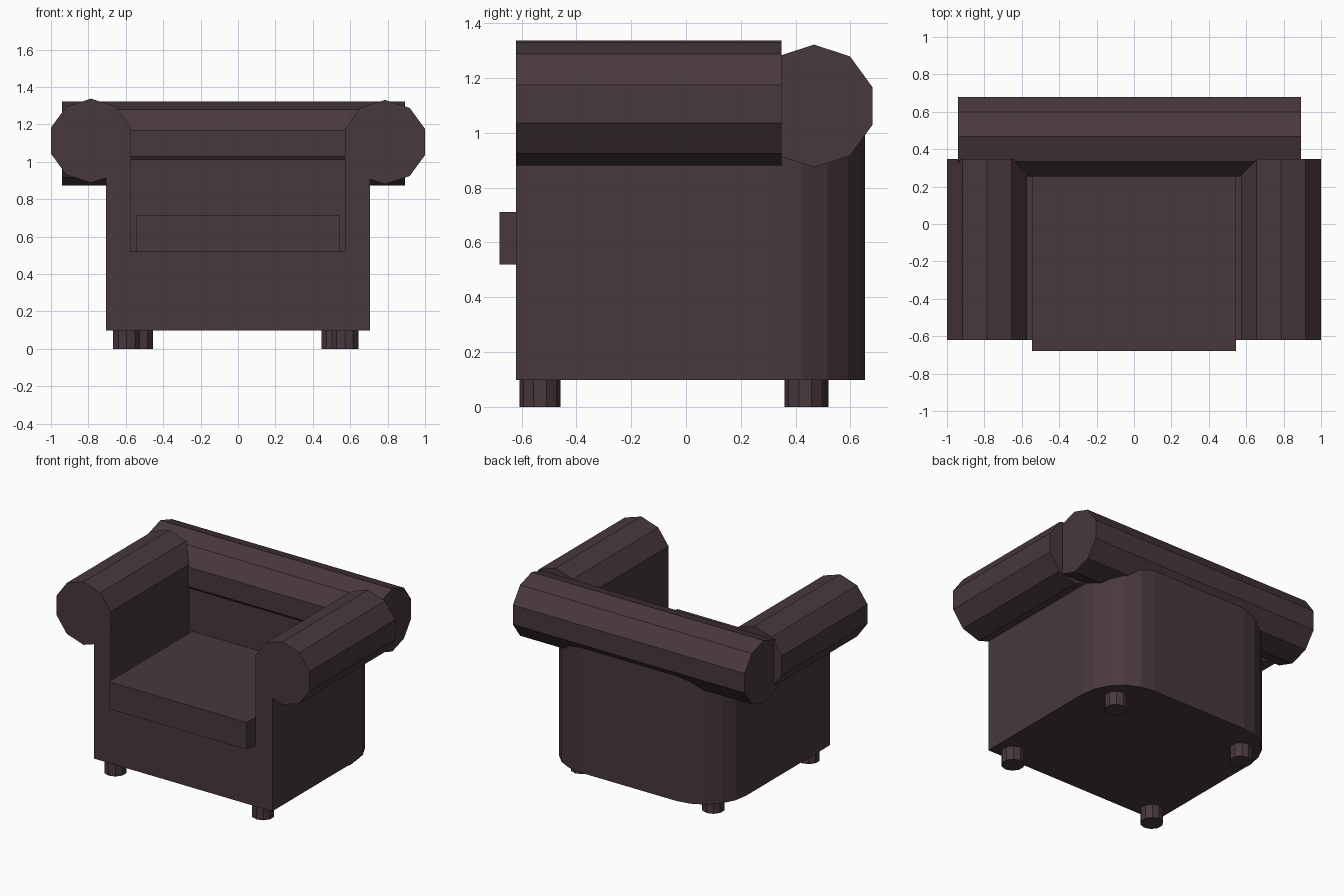
import bpy, bmesh
from math import cos, sin, pi, radians
from mathutils import Vector

if "Cube" in bpy.data.objects:
    bpy.data.objects.remove(bpy.data.objects["Cube"])

leather = bpy.data.materials.new("dark_leather")
leather.diffuse_color = (0.065, 0.04, 0.047, 1)
leather.use_nodes = True
leather.node_tree.nodes["Principled BSDF"].inputs["Base Color"].default_value = leather.diffuse_color


def prism(name, points, direction):
    """Extrude a flat outline of 3D points along a direction."""
    bm = bmesh.new()
    face = bm.faces.new([bm.verts.new(p) for p in points])
    ext = bmesh.ops.extrude_face_region(bm, geom=[face])
    moved = [g for g in ext["geom"] if isinstance(g, bmesh.types.BMVert)]
    bmesh.ops.translate(bm, verts=moved, vec=Vector(direction))
    bmesh.ops.recalc_face_normals(bm, faces=bm.faces)
    mesh = bpy.data.meshes.new(name)
    bm.to_mesh(mesh)
    bm.free()
    mesh.materials.append(leather)
    obj = bpy.data.objects.new(name, mesh)
    bpy.context.collection.objects.link(obj)
    return obj


def box(name, lo, hi):
    outline = [(lo[0], lo[1], lo[2]), (hi[0], lo[1], lo[2]),
               (hi[0], hi[1], lo[2]), (lo[0], hi[1], lo[2])]
    return prism(name, outline, (0, 0, hi[2] - lo[2]))


def decagon(r):
    """Ten points with one at the top."""
    return [(r * cos(pi / 2 + i * pi / 5), r * sin(pi / 2 + i * pi / 5)) for i in range(10)]


# Body: square front, rounded back corners
W, R, FRONT, BACK = 0.705, 0.33, -0.62, 0.653
outline = [(-W, FRONT, 0.098), (W, FRONT, 0.098)]
for start, side in ((0, 1), (90, -1)):
    for i in range(6):
        a = radians(start + 18 * i)
        outline.append((side * (W - R) + R * cos(a), BACK - R + R * sin(a), 0.098))
body = prism("body", outline, (0, 0, 0.952))

# Hollow for the seat
helpers = [(box("seat_cutter", (-0.573, -0.9, 0.52), (0.573, 0.265, 1.4)), 'DIFFERENCE')]

# Rolled arms, merged into the body
for side, z in ((-1, 1.113), (1, 1.106)):
    pts = [(side * 0.786 + x, FRONT, z + h) for x, h in decagon(0.225)]
    helpers.append((prism("arm_roll", pts, (0, 0.968, 0)), 'UNION'))

for helper, operation in helpers:
    mod = body.modifiers.new(operation.lower(), 'BOOLEAN')
    mod.object = helper
    mod.operation = operation
    mod.solver = 'EXACT'
merge = body.modifiers.new("merge_flat_faces", 'DECIMATE')
merge.decimate_type = 'DISSOLVE'
merge.angle_limit = radians(1)

# Bake the body and drop the helpers
deps = bpy.context.evaluated_depsgraph_get()
baked = bpy.data.meshes.new_from_object(body.evaluated_get(deps))
body.modifiers.clear()
body.data = baked
for helper, _ in helpers:
    bpy.data.objects.remove(helper)

# Rolled back
prism("back_roll", [(-0.94, 0.467 + y, 1.098 + h) for y, h in decagon(0.224)], (1.832, 0, 0))

# Seat cushion
box("seat_cushion", (-0.545, -0.68, 0.519), (0.545, 0.27, 0.712))

# Feet
for name, x, y in (("front_left_foot", -0.596, -0.533), ("front_right_foot", 0.572, -0.533),
                   ("back_left_foot", -0.527, 0.445), ("back_right_foot", 0.518, 0.435)):
    prism(name, [(x + a, y + b, 0) for a, b in decagon(0.075)], (0, 0, 0.105))
